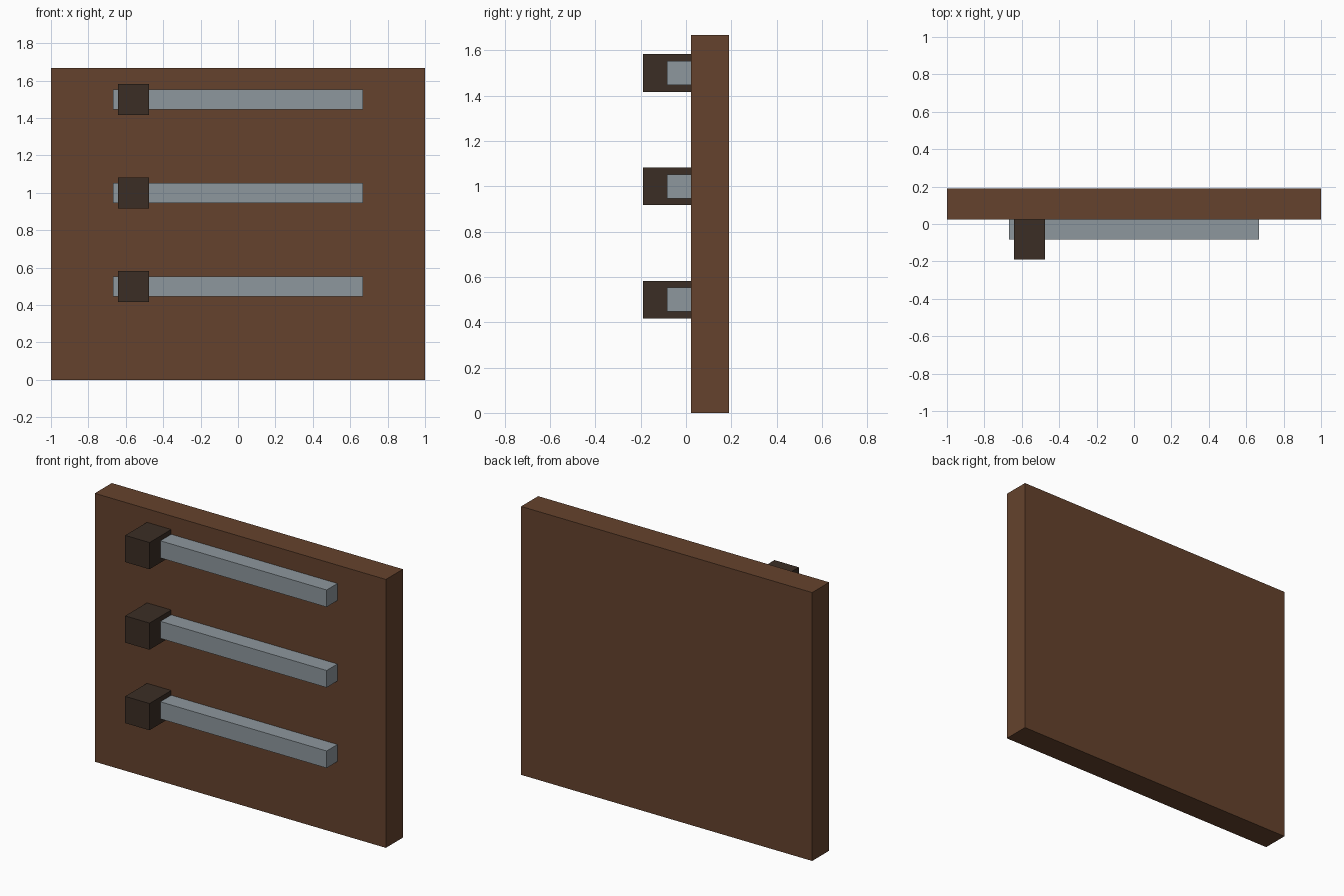
import bpy

old = bpy.data.objects.get("Cube")
if old:
    bpy.data.objects.remove(old, do_unlink=True)


def material(name, rgb):
    mat = bpy.data.materials.new(name)
    mat.use_nodes = True
    color = (*rgb, 1)
    mat.diffuse_color = color
    mat.node_tree.nodes["Principled BSDF"].inputs["Base Color"].default_value = color
    return mat


def box(name, low, high, mat):
    """Flat-faced box spanning two opposite corners."""
    center = [(a + b) / 2 for a, b in zip(low, high)]
    bpy.ops.mesh.primitive_cube_add(size=1, location=center)
    obj = bpy.context.object
    obj.name = name
    obj.scale = [b - a for a, b in zip(low, high)]
    bpy.ops.object.transform_apply(location=False, rotation=False, scale=True)
    obj.data.materials.append(mat)
    return obj


wood = material("brown wood", (0.130, 0.055, 0.026))
dark_wood = material("dark brown", (0.044, 0.027, 0.018))
steel = material("grey metal", (0.270, 0.310, 0.340))

# Upright backing panel
front = 0.023
box("panel", (-1, front, 0), (1, 0.19, 1.667), wood)

# Three horizontal bars, each with a block near its right end
for label, z in (("lower", 0.5), ("middle", 1.0), ("upper", 1.5)):
    box(label + "_bar", (-0.667, -0.083, z - 0.053), (0.667, front, z + 0.053), steel)
    box(label + "_block", (-0.642, -0.19, z - 0.083), (-0.475, front, z + 0.083), dark_wood)
